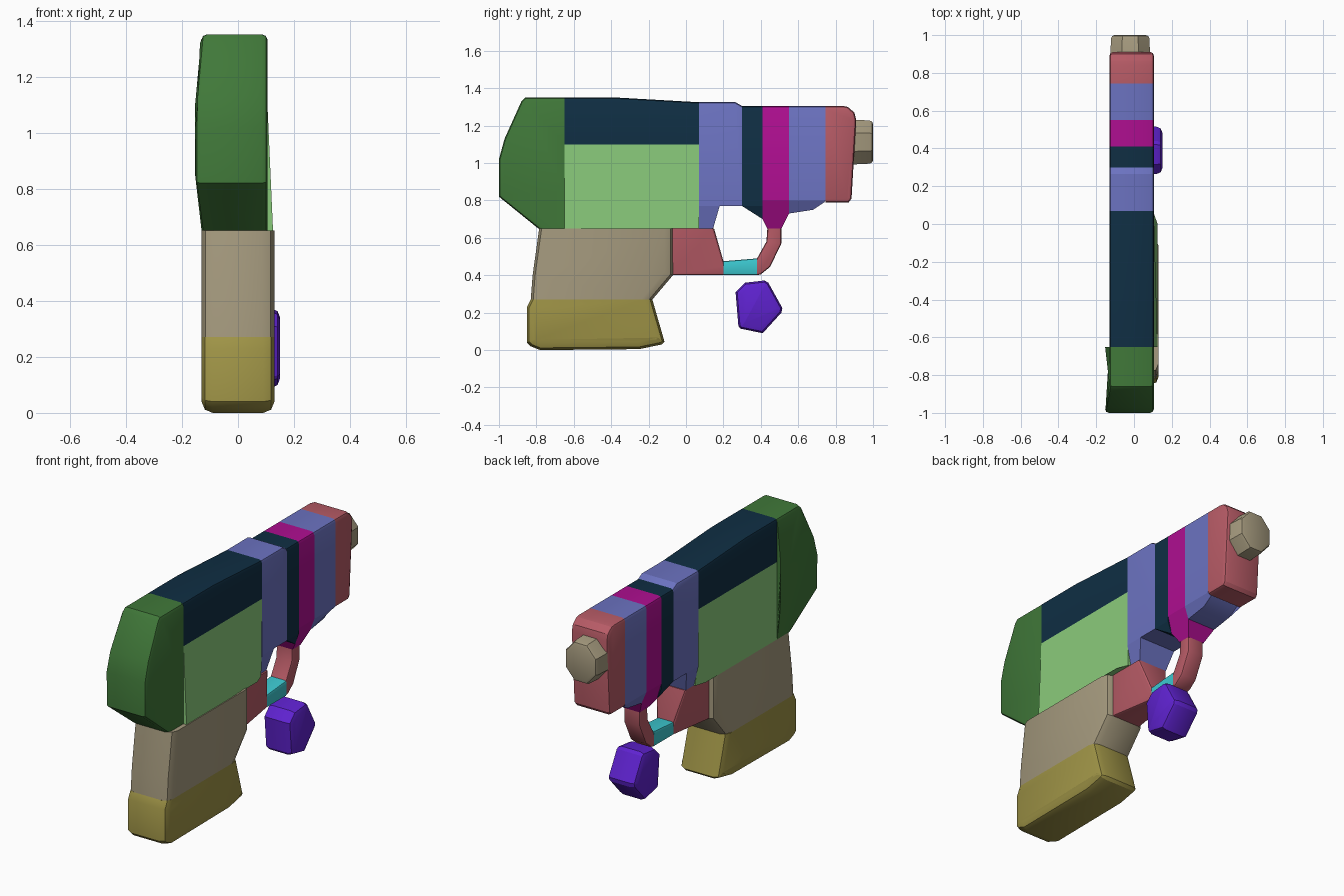
import bpy, bmesh, math
from mathutils import Matrix

if "Cube" in bpy.data.objects:
    bpy.data.objects.remove(bpy.data.objects["Cube"])


def material(name, rgb):
    """Flat colour given as sRGB 0-255, stored as linear."""
    lin = [((c / 255 + 0.055) / 1.055) ** 2.4 if c > 10 else c / 3295 for c in rgb]
    m = bpy.data.materials.new(name)
    m.use_nodes = True
    m.diffuse_color = (*lin, 1)
    m.node_tree.nodes["Principled BSDF"].inputs["Base Color"].default_value = (*lin, 1)
    return m


GREEN = material("dark green", (64, 120, 57))
NAVY = material("navy", (15, 46, 67))
LIME = material("light green", (137, 202, 122))
BLUE = material("slate blue", (107, 114, 192))
MAGENTA = material("magenta", (174, 14, 144))
RED = material("dusty red", (183, 91, 102))
TAN = material("tan", (165, 154, 126))
OLIVE = material("olive", (158, 147, 70))
TEAL = material("teal", (60, 200, 208))
PURPLE = material("purple", (95, 34, 208))

# Planes where neighbouring parts meet; edges on them stay unbevelled
SEAM_Y = (-0.65, 0.07, 0.30, 0.41, 0.55, 0.745, 0.20, 0.38)
SEAM_Z = (1.10, 0.65, 0.27, 0.77, 0.80)
BODY = (-0.13, 0.105)


def on_seam(edge):
    a, b = (v.co for v in edge.verts)
    near = lambda p, q, s: abs(p - s) < 1e-4 and abs(q - s) < 1e-4
    return any(near(a.y, b.y, s) for s in SEAM_Y) or any(near(a.z, b.z, s) for s in SEAM_Z)


def finish(bm, name, mat):
    bmesh.ops.recalc_face_normals(bm, faces=bm.faces)
    me = bpy.data.meshes.new(name)
    bm.to_mesh(me)
    bm.free()
    me.materials.append(mat)
    ob = bpy.data.objects.new(name, me)
    bpy.context.collection.objects.link(ob)
    bpy.ops.object.select_all(action="DESELECT")
    ob.select_set(True)
    bpy.context.view_layer.objects.active = ob
    bpy.ops.object.shade_smooth_by_angle(angle=math.radians(25))


def prism(name, mat, profile, width=BODY, bevel=0.018):
    """Side profile of (y, z) or (y, z, width) points, spanned across x."""
    bm = bmesh.new()
    sides = []
    for i in (0, 1):
        sides.append([bm.verts.new(((p[2] if len(p) > 2 else width)[i], p[0], p[1]))
                      for p in profile])
        bm.faces.new(sides[i])
    n = len(profile)
    for i in range(n):
        j = (i + 1) % n
        bm.faces.new((sides[0][i], sides[0][j], sides[1][j], sides[1][i]))
    bmesh.ops.recalc_face_normals(bm, faces=bm.faces)
    cross = {e for a, b in zip(*sides) for e in a.link_edges if b in e.verts}
    edges = [e for e in bm.edges if e not in cross and not on_seam(e)]
    if edges and bevel:
        bmesh.ops.bevel(bm, geom=edges, offset=bevel, segments=2, profile=0.5,
                        affect="EDGES", clamp_overlap=False)
    finish(bm, name, mat)


# Rear housing, bulging on one side
BULGE = (-0.153, 0.105)
prism("rear_housing", GREEN, [
    (-0.65, 1.35), (-0.86, 1.35), (-0.88, 1.33), (-0.97, 1.13, BULGE), (-1.0, 1.02, BULGE),
    (-1.0, 0.82, BULGE), (-0.79, 0.65), (-0.65, 0.65), (-0.65, 0.85, BULGE),
    (-0.65, 1.10, BULGE)], bevel=0.02)

# Main body: dark upper half, light lower half
prism("upper_body", NAVY, [(-0.65, 1.10), (0.07, 1.10), (0.07, 1.325), (-0.37, 1.35), (-0.65, 1.35)])
FLARE = (-0.13, 0.125)
prism("lower_body", LIME, [(-0.65, 1.10), (0.07, 1.10), (0.07, 0.65, (-0.11, 0.10)),
                           (0.0, 0.65, FLARE), (-0.65, 0.65, FLARE)])

# Barrel bands
prism("rear_band", BLUE, [(0.07, 0.77), (0.30, 0.77), (0.30, 1.305), (0.265, 1.325), (0.07, 1.325)])
prism("dark_band", NAVY, [(0.30, 0.77), (0.41, 0.77), (0.41, 1.305), (0.30, 1.305)])
prism("bright_band", MAGENTA, [(0.41, 0.80), (0.55, 0.80), (0.55, 1.305), (0.41, 1.305)])
prism("front_band", BLUE, [(0.55, 0.80), (0.745, 0.80), (0.745, 1.305), (0.55, 1.305)])
prism("muzzle_block", RED, [(0.745, 0.79), (0.87, 0.79), (0.885, 0.81), (0.91, 1.23), (0.90, 1.27),
                            (0.865, 1.30), (0.84, 1.305), (0.745, 1.305)])

# Tapered undersides of the bands
STEM = (-0.06, 0.045)
MID = (-0.10, 0.08)
prism("rear_band_neck", BLUE, [(0.07, 0.77), (0.18, 0.77), (0.145, 0.65, MID), (0.07, 0.65, MID)], bevel=0)
prism("dark_band_belly", NAVY, [(0.30, 0.77), (0.41, 0.77), (0.41, 0.70, MID)], bevel=0)
prism("bright_band_neck", MAGENTA, [(0.41, 0.80), (0.55, 0.80), (0.55, 0.73, MID), (0.51, 0.65, STEM),
                                    (0.435, 0.65, STEM), (0.41, 0.70, MID)], bevel=0)
prism("front_band_belly", BLUE, [(0.55, 0.80), (0.745, 0.80), (0.74, 0.79, MID), (0.68, 0.75, MID),
                                 (0.55, 0.73, MID)], bevel=0)

# Muzzle nozzle
bm = bmesh.new()
bmesh.ops.create_cone(bm, cap_ends=True, segments=8, radius1=0.131, radius2=0.124, depth=0.14,
                      matrix=Matrix.Translation((-0.02, 0.93, 1.112))
                      @ Matrix.Diagonal((0.88, 1, 1, 1))
                      @ Matrix.Rotation(-math.pi / 2, 4, "X")
                      @ Matrix.Rotation(math.pi / 8, 4, "Z"))
tip = [e for e in bm.edges if all(v.co.y > 0.98 for v in e.verts)]
bmesh.ops.bevel(bm, geom=tip, offset=0.018, segments=2, profile=0.5, affect="EDGES")
finish(bm, "nozzle", TAN)

# Grip and its base
GRIP = (-0.13, 0.13)
prism("grip", TAN, [(-0.785, 0.65), (-0.07, 0.65), (-0.07, 0.40), (-0.18, 0.27), (-0.83, 0.27),
                    (-0.82, 0.40)], GRIP, 0.045)
prism("grip_base", OLIVE, [(-0.83, 0.27), (-0.18, 0.27), (-0.115, 0.045), (-0.13, 0.03), (-0.25, 0.005),
                           (-0.78, 0.0), (-0.83, 0.02), (-0.85, 0.04), (-0.85, 0.23)], GRIP, 0.04)

# Guard loop
BLOCK = (-0.10, 0.09)
prism("guard_block", RED, [(-0.075, 0.65, BLOCK), (0.15, 0.65, BLOCK), (0.20, 0.475, STEM),
                           (0.20, 0.40, STEM), (-0.075, 0.40, BLOCK)], bevel=0.01)
prism("guard_bar", TEAL, [(0.20, 0.40), (0.38, 0.40), (0.38, 0.49), (0.20, 0.475)], STEM, 0.01)
prism("guard_front", RED, [(0.38, 0.40), (0.40, 0.405), (0.45, 0.445), (0.51, 0.57), (0.51, 0.65),
                           (0.435, 0.65), (0.43, 0.58), (0.38, 0.49)], STEM, 0.012)

# Loose pebble below the guard
prism("pebble", PURPLE, [(0.265, 0.31), (0.315, 0.36), (0.42, 0.372), (0.44, 0.36), (0.515, 0.225),
                         (0.51, 0.20), (0.41, 0.09), (0.29, 0.115), (0.28, 0.13)], (-0.03, 0.15), 0.03)
